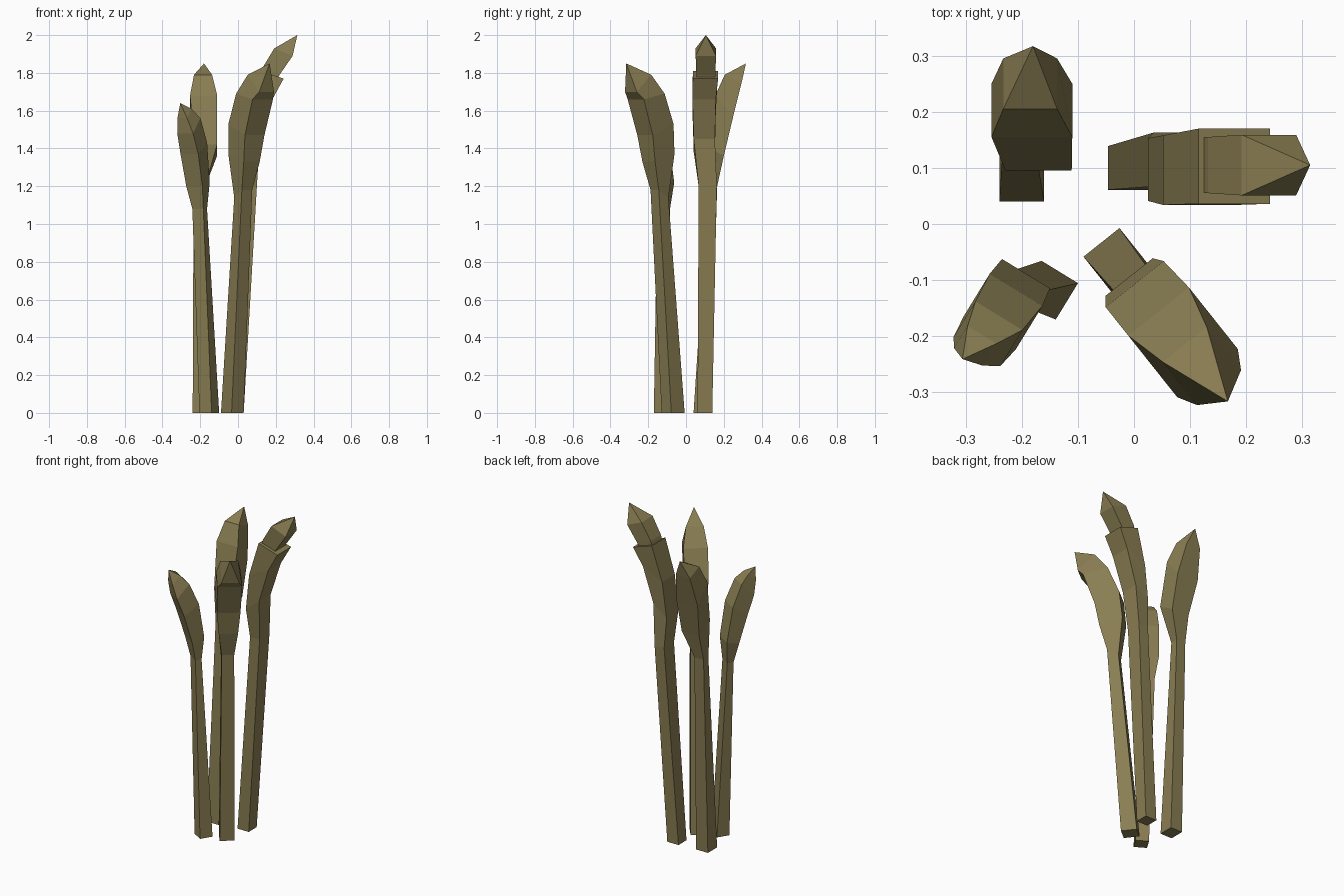
import bpy
import bmesh
from mathutils import Vector

old_cube = bpy.data.objects.get("Cube")
if old_cube:
    bpy.data.objects.remove(old_cube, do_unlink=True)

# One olive material for every part
olive = bpy.data.materials.new("olive_stem")
olive.use_nodes = True
colour = (0.25, 0.205, 0.085, 1)
olive.diffuse_color = colour
olive.node_tree.nodes["Principled BSDF"].inputs["Base Color"].default_value = colour


def loft(name, base, heading, rings, tip=None):
    """Four-sided loft that bends along a heading.

    Each ring is (inner reach, inner height, outer reach, outer height,
    half width, sideways drift); the tip is (reach, height, drift)."""
    origin = Vector((base[0], base[1], 0))
    forward = Vector((heading[0], heading[1], 0)).normalized()
    side = Vector((-forward.y, forward.x, 0))

    def place(reach, height, sideways):
        return origin + forward * reach + side * sideways + Vector((0, 0, height))

    bm = bmesh.new()
    loops = []
    for inner, inner_z, outer, outer_z, half, drift in rings:
        corners = (place(inner, inner_z, drift - half),
                   place(outer, outer_z, drift - half),
                   place(outer, outer_z, drift + half),
                   place(inner, inner_z, drift + half))
        loops.append([bm.verts.new(corner) for corner in corners])

    # Side walls between neighbouring rings
    for lower, upper in zip(loops, loops[1:]):
        for i in range(4):
            j = (i + 1) % 4
            bm.faces.new((lower[i], lower[j], upper[j], upper[i]))

    # Flat foot, and a pointed or flat end
    bm.faces.new(loops[0][::-1])
    if tip:
        point = bm.verts.new(place(*tip))
        for i in range(4):
            bm.faces.new((loops[-1][i], loops[-1][(i + 1) % 4], point))
    else:
        bm.faces.new(loops[-1])

    bmesh.ops.recalc_face_normals(bm, faces=bm.faces)
    mesh = bpy.data.meshes.new(name)
    bm.to_mesh(mesh)
    bm.free()
    mesh.materials.append(olive)
    obj = bpy.data.objects.new(name, mesh)
    bpy.context.collection.objects.link(obj)
    return obj


# Tallest stalk: a stem with an open sheath and a separate bud inside it
tall_base, tall_heading = (-.008, .1), (1, 0)
loft("tall_stem", tall_base, tall_heading, [
    (-.038, 0, .038, 0, .039, 0),
    (.043, 1.2, .108, 1.2, .048, .015),
    (.033, 1.38, .123, 1.45, .056, -.003),
    (.06, 1.6, .19, 1.66, .062, -.004),
    (.123, 1.81, .25, 1.77, .067, .003),
])
loft("tall_bud", tall_base, tall_heading, [
    (.11, 1.74, .19, 1.7, .045, .005),
    (.14, 1.83, .225, 1.785, .05, .005),
    (.2, 1.93, .297, 1.89, .054, .005),
], tip=(.322, 2, .005))

# Front stalk, bending diagonally forwards
loft("front_stalk", (-.03, -.068), (.62, -.78), [
    (-.045, 0, .045, 0, .041, 0),
    (.06, 1.14, .125, 1.18, .035, 0),
    (.034, 1.37, .165, 1.33, .054, 0),
    (.05, 1.53, .19, 1.47, .066, 0),
    (.115, 1.69, .255, 1.66, .069, .003),
    (.19, 1.79, .288, 1.7, .05, .003),
], tip=(.317, 1.85, 0))

# Short stalk, bending forwards to the other side
loft("short_stalk", (-.152, -.118), (-.52, -.85), [
    (-.038, 0, .038, 0, .038, 0),
    (.008, 1.08, .046, 1.08, .034, -.043),
    (-.004, 1.22, .07, 1.2, .05, -.05),
    (.03, 1.43, .12, 1.37, .055, -.05),
    (.085, 1.56, .16, 1.48, .049, -.052),
    (.13, 1.61, .176, 1.56, .03, -.06),
], tip=(.185, 1.64, -.067))

# Back stalk, bending backwards
loft("back_stalk", (-.2, .085), (0, 1), [
    (-.045, 0, .045, 0, .04, 0),
    (.033, 1.2, .08, 1.2, .031, .004),
    (.01, 1.42, .115, 1.36, .059, -.03),
    (.07, 1.68, .165, 1.57, .072, -.018),
    (.12, 1.79, .21, 1.75, .048, -.015),
], tip=(.232, 1.85, -.02))
